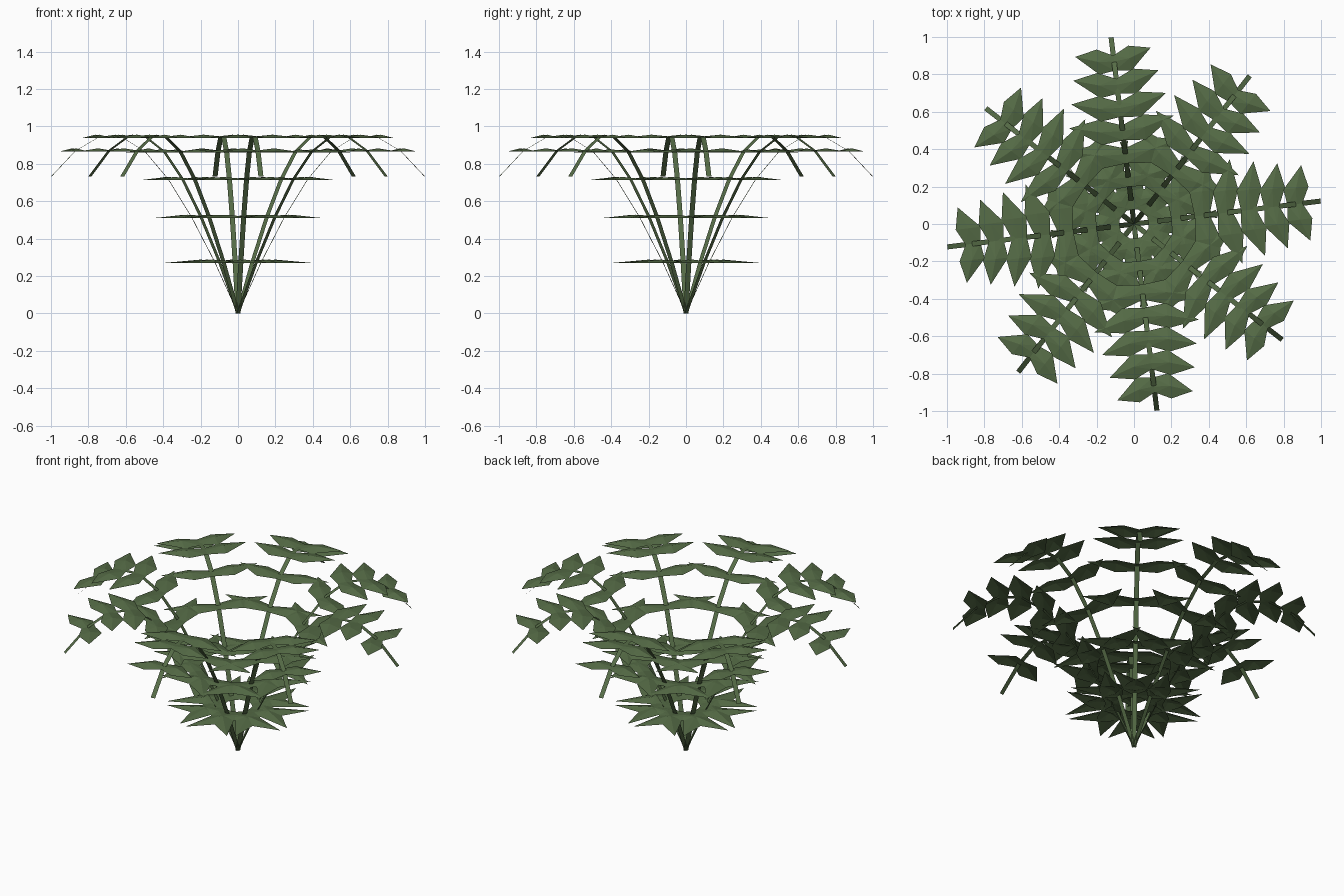
import bpy, bmesh, math
from mathutils import Matrix

if "Cube" in bpy.data.objects:
    bpy.data.objects.remove(bpy.data.objects["Cube"])

green = bpy.data.materials.new("leaf green")
green.diffuse_color = (0.092, 0.150, 0.062, 1)
green.use_nodes = True
green.node_tree.nodes["Principled BSDF"].inputs["Base Color"].default_value = green.diffuse_color

# Arching frond profile: (radius, height)
PATH = [(0, 0), (.125, .275), (.25, .515), (.375, .717), (.5, .865),
        (.625, .943), (.75, .943), (.875, .87), (1.005, .733)]
HALF_WIDTH = 0.0135


def make_object(name, bm, angle):
    bm.transform(Matrix.Rotation(angle, 4, 'Z'))
    mesh = bpy.data.meshes.new(name)
    bm.to_mesh(mesh)
    bm.free()
    mesh.materials.append(green)
    bpy.context.collection.objects.link(bpy.data.objects.new(name, mesh))


def add_stem(bm):
    # flat ribbon following the arch
    rows = [[bm.verts.new((r, s * HALF_WIDTH, z)) for s in (-1, 1)] for r, z in PATH]
    for a, b in zip(rows, rows[1:]):
        bm.faces.new((a[0], b[0], b[1], a[1]))


def add_leaflet(bm, r, z, w, side):
    # six-sided leaflet with a raised midrib, swept towards the frond tip
    mid = 0.42 * w
    outline = [(0, 0, .002), (.032, 0, -.003), (.075, mid, -.004), (.05, w, -.004),
               (-.06, mid, -.004), (-.048, 0, -.003)]
    ring = [bm.verts.new((r + a, side * l, z + h)) for a, l, h in outline]
    peak = bm.verts.new((r + .008, side * mid, z + .013))
    for i in range(6):
        tri = (ring[i], ring[(i + 1) % 6], peak)
        bm.faces.new(tri if side > 0 else tri[::-1])


# Eight identical fronds around the centre
for k in range(8):
    angle = math.radians(7 + 45 * k)
    bm = bmesh.new()
    add_stem(bm)
    make_object(f"frond_stem_{k + 1}", bm, angle)

    bm = bmesh.new()
    for i in range(1, 8):
        r, z = PATH[i]
        for side in (-1, 1):
            add_leaflet(bm, r, z, 0.385 - 0.026 * i, side)
    make_object(f"frond_leaves_{k + 1}", bm, angle)
